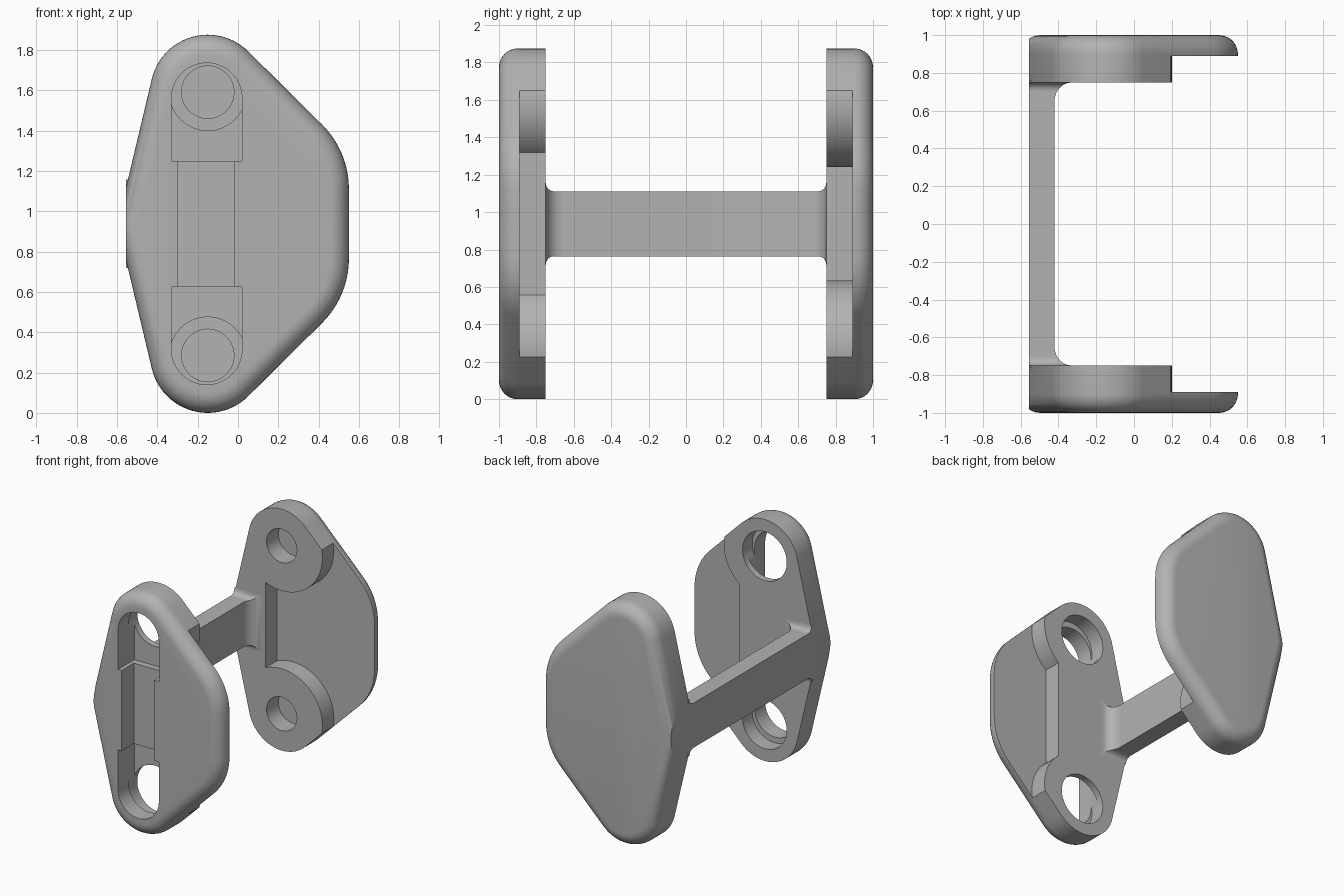
import bpy, bmesh
from math import sin, cos, radians, sqrt

cube = bpy.data.objects.get("Cube")
if cube:
    bpy.data.objects.remove(cube, do_unlink=True)

grey = bpy.data.materials.new("plain_grey")
grey.use_nodes = True
grey.diffuse_color = (0.45, 0.45, 0.45, 1)
grey.node_tree.nodes["Principled BSDF"].inputs["Base Color"].default_value = grey.diffuse_color

MID = 0.9375                  # height of the symmetry plane
HOLE_X, LOW, HIGH = -0.15, 0.285, 1.59
INNER, STEP, OUTER = 0.75, 0.89, 1.0
LEFT = -0.555                 # flat side shared by plates and bar
FILLET = 0.1


def arc(x, z, r, start, end, n):
    angles = [radians(start + (end - start) * i / n) for i in range(n + 1)]
    return [(x + r * cos(a), z + r * sin(a)) for a in angles]


def circle(z, r):
    return arc(HOLE_X, z, r, 0, 360, 64)[:-1]


def rect(x0, x1, z0, z1):
    return [(x0, z0), (x1, z0), (x1, z1), (x0, z1)]


def loft(name, rings):
    """Solid skin through rings of 3D points, capped at both ends."""
    bm = bmesh.new()
    loops = [[bm.verts.new(p) for p in ring] for ring in rings]
    for a, b in zip(loops, loops[1:]):
        for i in range(len(a)):
            j = (i + 1) % len(a)
            bm.faces.new((a[i], a[j], b[j], b[i]))
    bm.faces.new(loops[0])
    bm.faces.new(loops[-1])
    bmesh.ops.recalc_face_normals(bm, faces=bm.faces)
    mesh = bpy.data.meshes.new(name)
    bm.to_mesh(mesh)
    bm.free()
    mesh.materials.append(grey)
    obj = bpy.data.objects.new(name, mesh)
    bpy.context.collection.objects.link(obj)
    return obj


def prism(name, points, y0, y1):
    return loft(name, [[(x, y, z) for x, z in points] for y in (y0, y1)])


def activate(obj):
    bpy.ops.object.select_all(action='DESELECT')
    obj.select_set(True)
    bpy.context.view_layer.objects.active = obj


def cut(obj, cutter):
    mod = obj.modifiers.new("cut", 'BOOLEAN')
    mod.operation, mod.solver, mod.object = 'DIFFERENCE', 'EXACT', cutter
    activate(obj)
    bpy.ops.object.modifier_apply(modifier=mod.name)
    bpy.data.objects.remove(cutter, do_unlink=True)


def smooth(obj):
    activate(obj)
    bpy.ops.object.shade_smooth_by_angle(angle=radians(32))


def outline(d):
    """Plate outline, moved inwards by d."""
    upper = arc(0.1, 1.11, 0.45 - d, 0, 45, 10)
    upper += arc(HOLE_X, HIGH, LOW - d, 45, 166.6, 24)
    lower = [(x, 2 * MID - z) for x, z in reversed(upper)]
    return upper + [(-0.598 + d / 0.973, MID)] + lower


def plate(name, side, wall):
    """Rounded plate with two round bosses on its inner face."""
    levels = [(INNER, 0), (OUTER - FILLET, 0)]
    for i in range(1, 9):
        a = radians(90 * i / 8)
        levels.append((OUTER - FILLET + FILLET * sin(a), FILLET * (1 - cos(a))))
    obj = loft(name, [[(x, side * y, z) for x, z in outline(d)] for y, d in levels])
    cut(obj, prism("side_cutter", rect(-1, LEFT, 0, 2), -2, 2))
    # Step beside the bosses
    step = prism("step_cutter", rect(wall, 1, -0.2, 2.1), side * 0.7, side * STEP)
    for z in (LOW, HIGH):
        cut(step, prism("boss_cutter", circle(z, 0.35), side * 0.6, side * 0.95))
    cut(obj, step)
    return obj


# Back plate with blind holes
back = plate("back_plate", 1, -0.29)
for hole_z in (LOW, HIGH):
    cut(back, prism("hole_cutter", circle(hole_z, 0.13), 0.7, STEP + 0.005))
smooth(back)

# Front plate with a slot, wide end pockets and bores through to the inside
front = plate("front_plate", -1, 0.07)
cut(front, prism("channel_cutter", rect(-0.3, -0.02, 0.5, 1.3), -1.1, -0.85))
pocket = arc(HOLE_X - 0.005, 1.56, 0.175, 0, 180, 32) + [(-0.33, 1.25), (0.02, 1.25)]
for hole_z, flip in ((LOW, True), (HIGH, False)):
    shape = [(x, 2 * MID - z if flip else z) for x, z in pocket]
    cut(front, prism("pocket_cutter", shape, -1.1, -0.8))
    cut(front, prism("bore_cutter", circle(hole_z, 0.19), -0.87, -0.7))
smooth(front)


# Connecting bar, flared where it meets the plates
def flare(gap, r):
    return r - sqrt(r * r - (r - gap) ** 2) if gap < r else 0


gaps = [0] + [0.1 * (i / 10) ** 1.5 for i in range(1, 11)]
stations = [(-INNER - 0.01, 0)] + [(g - INNER, g) for g in gaps]
stations += [(-y, g) for y, g in reversed(stations)]
rings = []
for y, g in stations:
    h = 0.1735 + flare(g, 0.045)
    section = rect(LEFT, -0.42 + flare(g, 0.095), MID - h, MID + h)
    rings.append([(x, y, z) for x, z in section])
smooth(loft("connecting_bar", rings))
